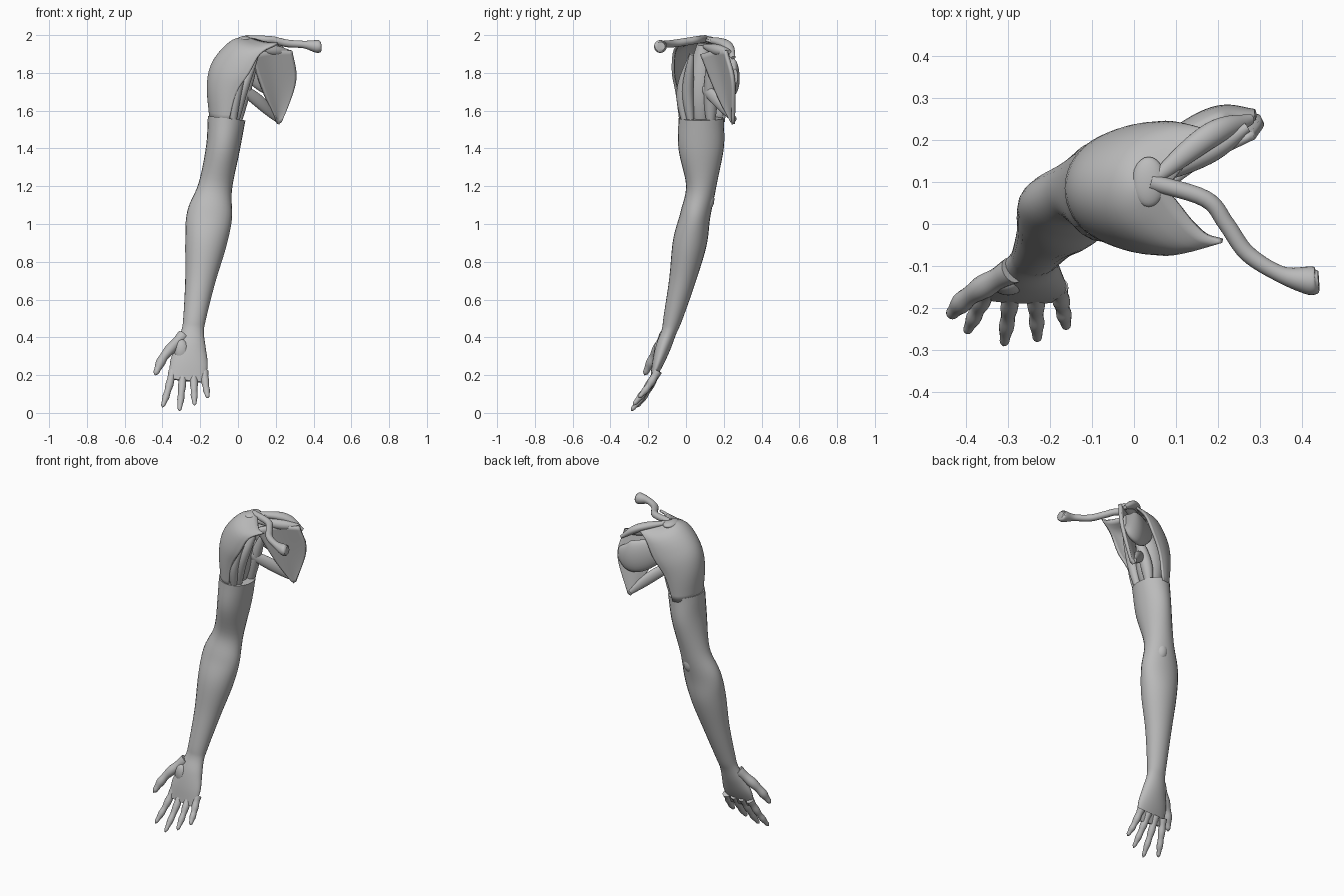
import bpy
import bmesh
import math
from mathutils import Vector

default_cube = bpy.data.objects.get("Cube")
if default_cube:
    bpy.data.objects.remove(default_cube, do_unlink=True)

grey = bpy.data.materials.new("plain_grey")
grey.use_nodes = True
grey.diffuse_color = (.5, .5, .5, 1)
shader = grey.node_tree.nodes["Principled BSDF"]
shader.inputs["Base Color"].default_value = grey.diffuse_color

AXIS_X = Vector((1, 0, 0))
AXIS_Y = Vector((0, 1, 0))
AXIS_Z = Vector((0, 0, 1))


def spline(points, steps):
    """Smooth curve through every point, in any number of dimensions."""
    points = [Vector(point) for point in points]
    before = points[0] * 2 - points[1]
    after = points[-1] * 2 - points[-2]
    padded = [before, *points, after]
    result = []
    for previous, start, end, following in zip(padded, padded[1:], padded[2:], padded[3:]):
        start_slope = (end - previous) / 2
        end_slope = (following - start) / 2
        for step in range(steps):
            t = step / steps
            ease = t * t * (3 - 2 * t)
            position = start.lerp(end, ease)
            position += start_slope * (t * (1 - t) * (1 - t))
            position -= end_slope * (t * t * (1 - t))
            result.append(position)
    return result + [points[-1]]


def finish(name, bm):
    """Turn the bmesh into a smooth shaded grey object."""
    mesh = bpy.data.meshes.new(name)
    bm.to_mesh(mesh)
    bm.free()
    mesh.materials.append(grey)
    part = bpy.data.objects.new(name, mesh)
    bpy.context.collection.objects.link(part)
    bpy.ops.object.select_all(action="DESELECT")
    part.select_set(True)
    bpy.context.view_layer.objects.active = part
    bpy.ops.object.shade_smooth_by_angle(angle=math.radians(50))
    return part


def loft(name, path, side=AXIS_X, steps=6, sides=24):
    """Closed limb through (x, y, z, radius along side, other radius)."""
    curve = spline(path, steps)
    centres = [Vector(point[:3]) for point in curve]
    last = len(curve) - 1
    bm = bmesh.new()
    rings = []
    for i, point in enumerate(curve):
        tangent = (centres[min(i + 1, last)] - centres[max(i - 1, 0)]).normalized()
        across = (side - tangent * side.dot(tangent)).normalized()
        along = tangent.cross(across)
        ring = []
        for k in range(sides):
            angle = math.tau * k / sides
            offset = across * math.cos(angle) * point[3]
            offset += along * math.sin(angle) * point[-1]
            ring.append(bm.verts.new(centres[i] + offset))
        rings.append(ring)
    for low, high in zip(rings, rings[1:]):
        for k in range(sides):
            bm.faces.new((low[k - 1], low[k], high[k], high[k - 1]))
    bm.faces.new(rings[0])
    bm.faces.new(rings[-1])
    bmesh.ops.recalc_face_normals(bm, faces=bm.faces[:])
    return finish(name, bm)


def strap(name, start, middle, end, radius, flatness=1, side=AXIS_X):
    """Spindle shaped muscle or ridge that tapers towards both ends."""
    centres = spline([start, middle, end], 5)
    path = []
    for i, centre in enumerate(centres):
        swell = .4 + .6 * math.sin(math.pi * i / (len(centres) - 1))
        path.append((*centre, radius * swell, radius * swell * flatness))
    return loft(name, path, side, steps=2)


def sheet(name, columns, thickness, steps):
    """Curved sheet through columns of points, thickened behind its face."""
    columns = [spline(column, steps) for column in columns]
    rows = [spline(row, steps) for row in zip(*columns)]
    bm = bmesh.new()
    grid = [[bm.verts.new(point) for point in row] for row in rows]
    for top, bottom in zip(grid, grid[1:]):
        for j in range(len(top) - 1):
            bm.faces.new((top[j], top[j + 1], bottom[j + 1], bottom[j]))
    part = finish(name, bm)
    solid = part.modifiers.new("thickness", "SOLIDIFY")
    solid.thickness = thickness
    solid.offset = -1
    return part


def ball(name, centre, size):
    """Stretched sphere."""
    bm = bmesh.new()
    bmesh.ops.create_uvsphere(bm, u_segments=24, v_segments=16, radius=1)
    bmesh.ops.scale(bm, vec=size, verts=bm.verts[:])
    bmesh.ops.translate(bm, vec=centre, verts=bm.verts[:])
    return finish(name, bm)


# Upper arm, forearm and palm in one continuous skin
loft("arm_and_palm", [
    (-.06, .08, 1.56, .1, .12),
    (-.08, .08, 1.4, .09, .12),
    (-.12, .08, 1.2, .09, .08),
    (-.15, .05, 1.05, .12, .08),
    (-.17, .02, .9, .11, .09),
    (-.2, -.02, .7, .08, .07),
    (-.23, -.07, .5, .06, .05),
    (-.24, -.09, .43, .06, .04),
    (-.25, -.12, .35, .08, .04),
    (-.26, -.15, .26, .1, .03),
    (-.27, -.18, .17, .09, .01)])

# Elbow point and the pad of muscle below the thumb
ball("elbow_point", centre=(-.11, .11, 1.13), size=(.04, .04, .06))
ball("thumb_pad", centre=(-.3, -.14, .33), size=(.04, .03, .06))


def digit(name, base, middle, tip, radius):
    """Thumb or finger with slightly swollen joints and a rounded tip."""
    centres = spline([base, middle, tip], 9)
    path = []
    for i, centre in enumerate(centres):
        t = i / (len(centres) - 1)
        swell = 1 - t / 3 + math.cos(t * math.tau * 3) / 15
        path.append((*centre, radius * swell * math.sqrt(1.01 - t ** 9)))
    return loft(name, path, AXIS_Y, steps=2, sides=16)


# Thumb and four fingers, spread like a fan
digit("thumb", (-.29, -.11, .41), (-.39, -.17, .3), (-.44, -.22, .2), .03)
finger_tips = {
    "little_finger": (-.16, -.25, .08),
    "ring_finger": (-.23, -.28, .04),
    "middle_finger": (-.31, -.29, .01),
    "index_finger": (-.4, -.26, .03)}
for place, (name, tip) in enumerate(finger_tips.items()):
    base = Vector((-.18 - place * .055, -.15, .22))
    middle = base.lerp(Vector(tip), .5) - AXIS_Z * .01
    digit(name, base, middle, tip, .022)

# Shoulder muscle: half rings from front to back, from collar bone to upper arm
# Each ring: centre x, height, width, depth, drop at both edges, pinch
dome_rings = [
    (.21, 1.99, .14, .13, .03, 3),
    (.12, 1.975, .15, .155, .07, 1),
    (.06, 1.87, .19, .16, .07, 1),
    (-.01, 1.74, .155, .14, .05, 1),
    (-.05, 1.54, .1, .12, 0, 1)]
dome_columns = []
for step in range(-6, 7):
    angle = math.pi / 2 * step / 6
    column = []
    for middle, height, width, depth, drop, pinch in dome_rings:
        x = middle - width * math.cos(angle)
        y = .085 + depth * math.sin(angle) ** pinch
        z = height - drop * math.sin(angle) ** 2
        column.append((x, y, z))
    dome_columns.append(column)
sheet("shoulder_muscle", dome_columns, thickness=.014, steps=4)

# Muscles under the shoulder dome
strap("upper_arm_core", (-.06, .08, 1.5), (-.05, .08, 1.7), (0, .09, 1.95), .08)
strap("front_arm_muscle", (-.02, .03, 1.5), (.02, .01, 1.7), (.1, .03, 1.9), .03)
strap("inner_arm_muscle", (-.03, 0, 1.5), (-.01, -.02, 1.7), (.05, .03, 1.9), .03)
strap("back_arm_muscle", (-.01, .13, 1.5), (.02, .13, 1.66), (.09, .12, 1.85), .035)

# Shoulder blade, from its outer border to its inner border
sheet("shoulder_blade", [
    [(.06, .09, 1.9), (.13, .17, 1.7), (.2, .25, 1.54)],
    [(.16, .16, 1.92), (.2, .22, 1.72), (.21, .26, 1.53)],
    [(.28, .22, 1.92), (.3, .26, 1.76), (.23, .26, 1.54)]],
    thickness=.02, steps=8)

# Muscles on the shoulder blade, and the ridge ending in the bony shoulder tip
strap("blade_back_muscle", (.29, .26, 1.78), (.18, .24, 1.78), (0, .14, 1.86), .1, .35, AXIS_Z)
strap("blade_top_muscle", (.27, .23, 1.91), (.17, .17, 1.92), (.02, .1, 1.94), .03, 1, AXIS_Z)
strap("blade_lower_muscle", (.21, .26, 1.55), (.11, .17, 1.65), (-.04, .05, 1.76), .035, .6, AXIS_Z)
strap("blade_ridge", (.28, .25, 1.88), (.18, .21, 1.95), (.04, .1, 1.98), .03, .8, AXIS_Y)
ball("shoulder_tip", centre=(.035, .1, 1.975), size=(.04, .06, .02))

# Collar bone with a flared inner end
loft("collar_bone", [
    (.04, .1, 1.98, .02),
    (.17, .06, 1.975, .02),
    (.22, 0, 1.965, .02),
    (.27, -.07, 1.955, .02),
    (.35, -.12, 1.95, .02),
    (.42, -.135, 1.94, .034),
    (.44, -.135, 1.94, .024)], AXIS_Y)
